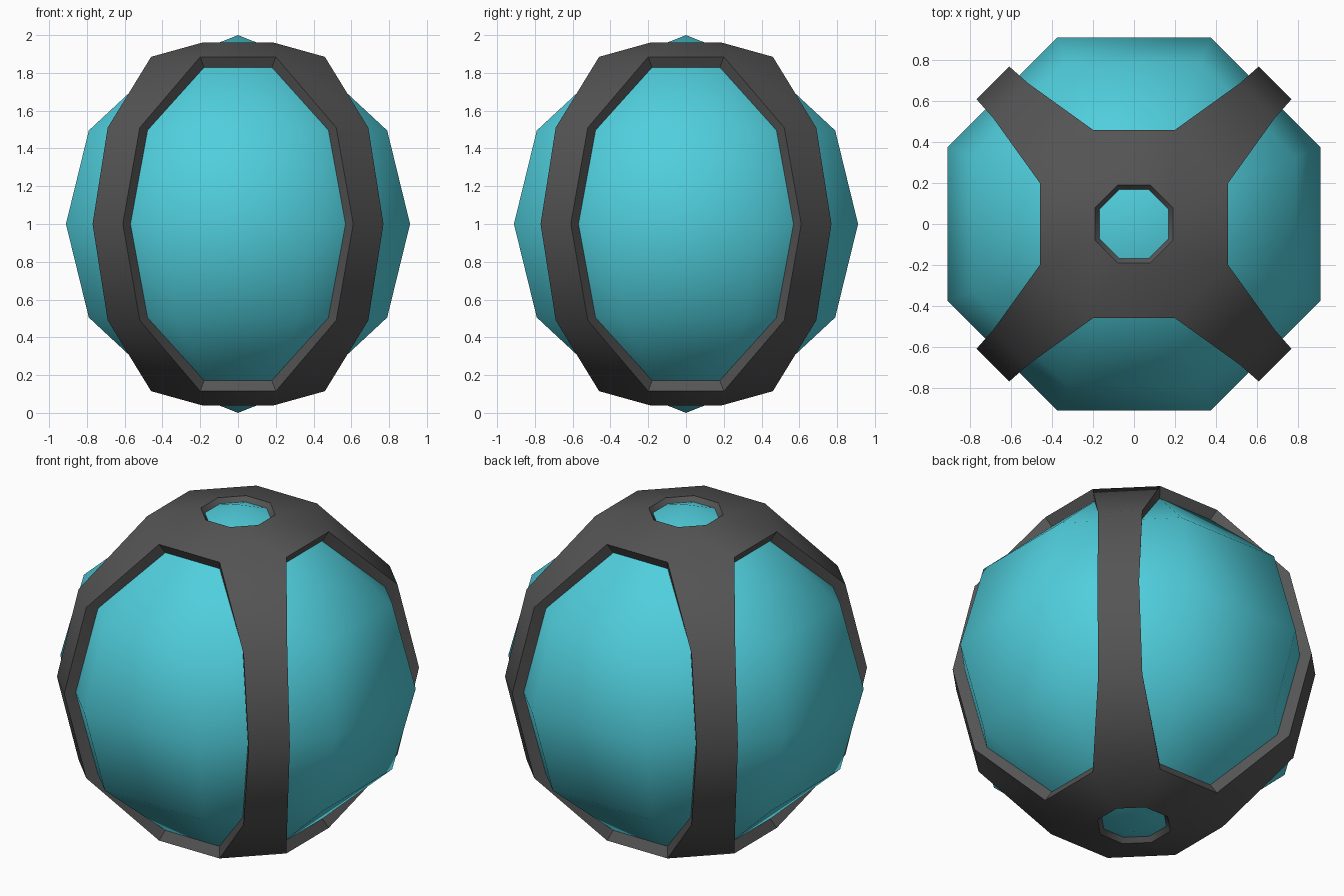
import bpy, bmesh
from math import cos, sin, pi

if "Cube" in bpy.data.objects:
    bpy.data.objects.remove(bpy.data.objects["Cube"])

def material(name, rgb):
    m = bpy.data.materials.new(name)
    m.diffuse_color = (*rgb, 1)
    m.use_nodes = True
    m.node_tree.nodes["Principled BSDF"].inputs["Base Color"].default_value = m.diffuse_color
    return m

def finish(name, bm, mat, angle):
    bmesh.ops.recalc_face_normals(bm, faces=bm.faces)
    me = bpy.data.meshes.new(name)
    bm.to_mesh(me)
    bm.free()
    me.materials.append(mat)
    ob = bpy.data.objects.new(name, me)
    bpy.context.collection.objects.link(ob)
    bpy.context.view_layer.objects.active = ob
    ob.select_set(True)
    bpy.ops.object.shade_smooth_by_angle(angle=angle)
    ob.select_set(False)

teal = material("teal", (0.08, 0.62, 0.72))
charcoal = material("charcoal", (0.09, 0.09, 0.09))

# Core ball: eight-sided, five rings and two poles
bm = bmesh.new()
profile = [(0.465, 1.83), (0.855, 1.495), (0.986, 1.0), (0.855, 0.505), (0.465, 0.17)]
rings = [[bm.verts.new((r * cos((k + .5) * pi / 4), r * sin((k + .5) * pi / 4), z))
          for k in range(8)] for r, z in profile]
for up, low in zip(rings, rings[1:]):
    for k in range(8):
        j = (k + 1) % 8
        bm.faces.new((up[k], low[k], low[j], up[j]))
for ring, z in ((rings[0], 2.0), (rings[-1], 0.0)):
    pole = bm.verts.new((0, 0, z))
    for k in range(8):
        bm.faces.new((pole, ring[k], ring[(k + 1) % 8]))
finish("core_ball", bm, teal, pi)

# Cage: two ring caps joined by four diagonal bars; each level is an eight-point
# ring given by its two corner distances and height above the middle
outer = [(.08, .19, .96), (.20, .46, .885), (.52, .69, .51), (.61, .77, 0)]
inner = [(.07, .167, .93), (.18, .43, .83), (.48, .64, .50), (.57, .72, 0)]
inner = [tuple(o + 1.2 * (i - o) for o, i in zip(a, b)) for a, b in zip(outer, inner)]

def make_levels(bm, half):
    full = half + [(a, b, -z) for a, b, z in reversed(half[:-1])]
    out = []
    for a, b, z in full:
        ring = []
        for k in range(4):
            c, s = round(cos(k * pi / 2)), round(sin(k * pi / 2))
            for x, y in ((b, a), (a, b)):
                ring.append(bm.verts.new((x * c - y * s, x * s + y * c, 1 + z)))
        out.append(ring)
    return out

bm = bmesh.new()
skins = [make_levels(bm, outer), make_levels(bm, inner)]
uses = {}
for i in range(6):
    for k in range(8):
        if i in (0, 5) or k % 2 == 0:      # caps are complete, bars on diagonals only
            j = (k + 1) % 8
            quad = [(i, k), (i + 1, k), (i + 1, j), (i, j)]
            for L in skins:
                bm.faces.new([L[p][q] for p, q in quad])
            for e in zip(quad, quad[1:] + quad[:1]):
                key = tuple(sorted(e))
                uses[key] = uses.get(key, 0) + 1
# Rims close every open edge between outer and inner skin
for (a, b), n in uses.items():
    if n == 1:
        bm.faces.new([skins[0][a[0]][a[1]], skins[0][b[0]][b[1]],
                      skins[1][b[0]][b[1]], skins[1][a[0]][a[1]]])
finish("cage", bm, charcoal, 0.7)
